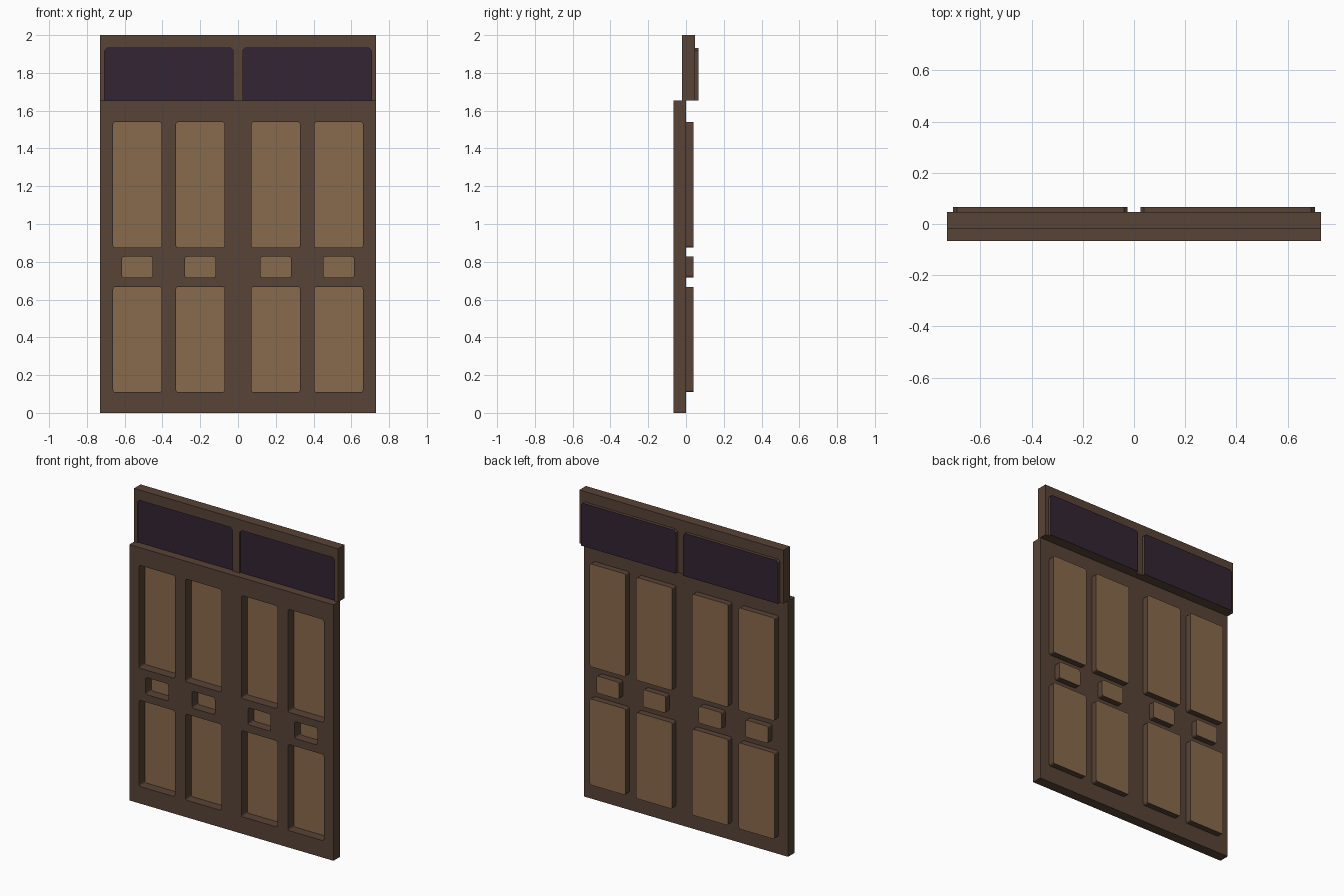
import bpy, bmesh, math
from mathutils import Matrix

if "Cube" in bpy.data.objects:
    bpy.data.objects.remove(bpy.data.objects["Cube"])


def material(name, rgb):
    m = bpy.data.materials.new(name)
    m.diffuse_color = (*rgb, 1)
    m.use_nodes = True
    m.node_tree.nodes["Principled BSDF"].inputs["Base Color"].default_value = m.diffuse_color
    return m


dark_wood = material("dark_wood", (0.098, 0.056, 0.037))
light_wood = material("light_wood", (0.25, 0.144, 0.072))
dark_glass = material("dark_glass", (0.032, 0.018, 0.032))


def rect(x0, x1, z0, z1):
    return [(x0, z0), (x1, z0), (x1, z1), (x0, z1)]


def rounded(x0, x1, z0, z1, r=0.012, n=3):
    pts = []
    for cx, cz, start in ((x1 - r, z1 - r, 0), (x0 + r, z1 - r, 90),
                          (x0 + r, z0 + r, 180), (x1 - r, z0 + r, 270)):
        for i in range(n + 1):
            a = math.radians(start + 90 * i / n)
            pts.append((cx + r * math.cos(a), cz + r * math.sin(a)))
    return pts


def slab(name, loops, y0, y1, face_mat=None):
    """Extrude front-view outlines (first outer, rest holes) from y0 to y1."""
    cu = bpy.data.curves.new(name + "_profile", 'CURVE')
    cu.dimensions = '2D'
    cu.fill_mode = 'BOTH'
    cu.extrude = (y1 - y0) / 2
    for pts in loops:
        s = cu.splines.new('POLY')
        s.points.add(len(pts) - 1)
        for p, (x, z) in zip(s.points, pts):
            p.co = (x, z, 0, 1)
        s.use_cyclic_u = True
    tmp = bpy.data.objects.new(name + "_profile", cu)
    bpy.context.collection.objects.link(tmp)
    bpy.context.view_layer.update()
    dg = bpy.context.evaluated_depsgraph_get()
    me = bpy.data.meshes.new_from_object(tmp.evaluated_get(dg))
    bpy.data.objects.remove(tmp)
    bpy.data.curves.remove(cu)
    me.name = name
    me.transform(Matrix.Translation((0, (y0 + y1) / 2, 0)) @ Matrix.Rotation(math.pi / 2, 4, 'X'))
    me.materials.clear()
    me.materials.append(dark_wood)
    if face_mat:
        me.materials.append(face_mat)
    bm = bmesh.new()
    bm.from_mesh(me)
    bmesh.ops.remove_doubles(bm, verts=bm.verts, dist=1e-5)
    bmesh.ops.recalc_face_normals(bm, faces=bm.faces)
    for f in bm.faces:
        f.smooth = False
        # broad faces take the panel colour, edges stay dark
        f.material_index = 1 if face_mat and abs(f.normal.y) > 0.9 else 0
    bm.to_mesh(me)
    bm.free()
    ob = bpy.data.objects.new(name, me)
    bpy.context.collection.objects.link(ob)
    return ob


# Panel layout: left pair mirrored to the right
W, SPLIT, TOP = 0.73, 1.655, 2.0
panels = []
for side in (-1, 1):
    for cx in (0.2, 0.533):
        c = side * cx
        panels.append(("upper_panel", (c - 0.128, c + 0.128, 0.875, 1.54)))
        panels.append(("small_panel", (c - 0.081, c + 0.081, 0.717, 0.827)))
        panels.append(("lower_panel", (c - 0.128, c + 0.128, 0.11, 0.667)))

# Door body with panel openings
slab("door_body", [rect(-W, W, 0, SPLIT)] + [rounded(*p) for _, p in panels], -0.067, 0.0)

# Panels: recessed in front, proud at the back
for name, p in panels:
    slab(name, [rounded(*p)], -0.006, 0.04, light_wood)

# Transom frame: top rail, two stiles and a mullion, open at the bottom
G0, G1, GT, C = 0.026, 0.706, 1.933, 0.014
frame = [(-W, SPLIT), (-W, TOP), (W, TOP), (W, SPLIT)]
for a, b in ((G1, G0), (-G0, -G1)):
    frame += [(a, SPLIT), (a, GT - C), (a - C, GT), (b + C, GT), (b, GT - C), (b, SPLIT)]
slab("transom_frame", [frame], -0.02, 0.047)

# Transom windows
for a, b in ((-G1, -G0), (G0, G1)):
    slab("transom_window", [[(a, SPLIT), (b, SPLIT), (b, GT - C), (b - C, GT),
                             (a + C, GT), (a, GT - C)]], -0.012, 0.067, dark_glass)
